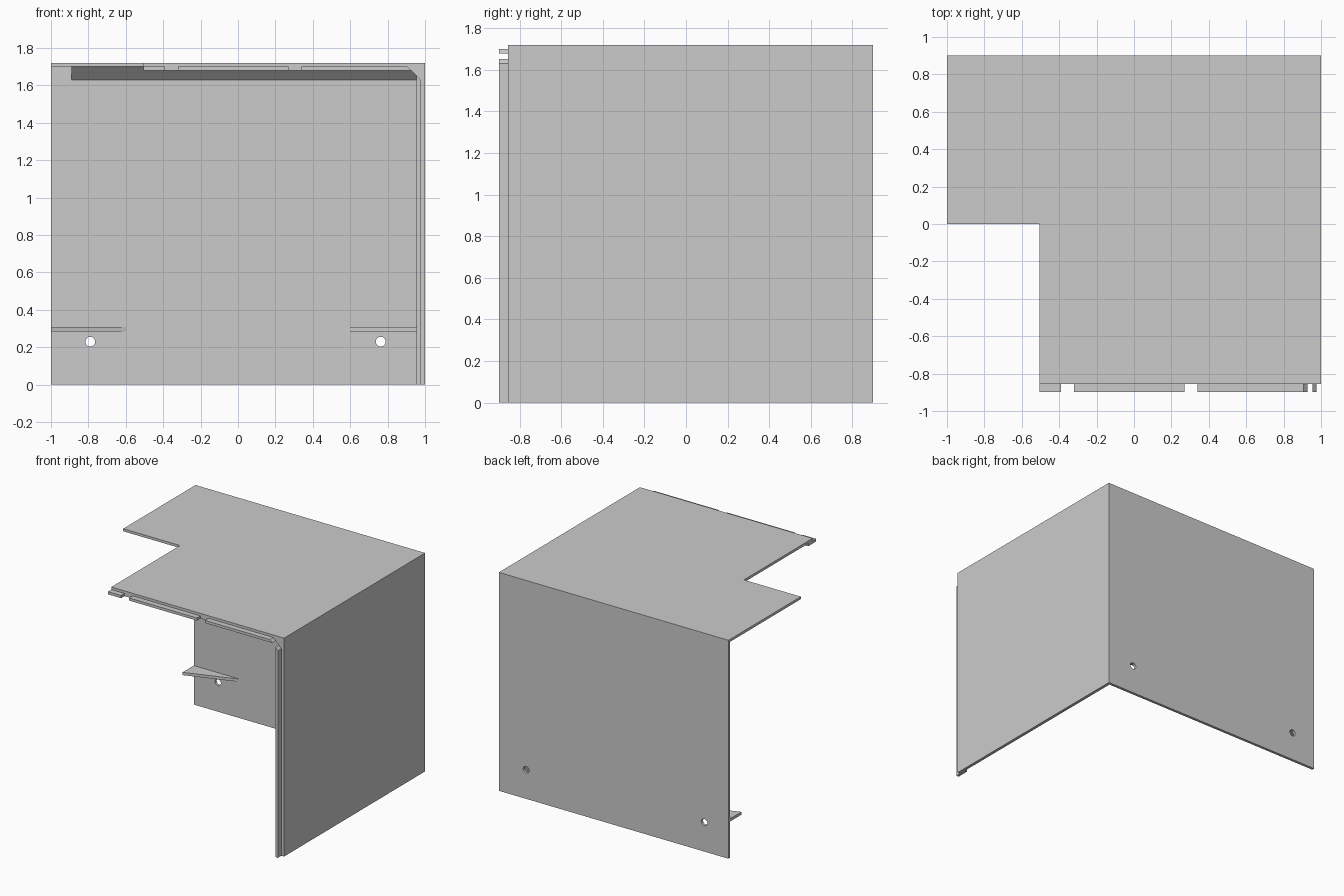
import bpy
import bmesh
from mathutils import Matrix, Vector

cube = bpy.data.objects.get("Cube")
if cube:
    bpy.data.objects.remove(cube, do_unlink=True)

grey = bpy.data.materials.new("plain grey")
grey.use_nodes = True
colour = (0.6, 0.6, 0.6, 1)
grey.diffuse_color = colour
grey.node_tree.nodes["Principled BSDF"].inputs["Base Color"].default_value = colour

# Main planes: outer faces, inner faces and the front edge of the shell
RIGHT, BACK, TOP = 1.0, 0.9, 1.72
IN_X, IN_Y, IN_Z = 0.976, 0.878, 1.7
FRONT, LIP_FRONT, LIP_BACK = -0.855, -0.898, -0.8
FILLET = 0.07
LIP = 0.021


def add_object(name, bm):
    bmesh.ops.recalc_face_normals(bm, faces=bm.faces)
    mesh = bpy.data.meshes.new(name)
    bm.to_mesh(mesh)
    bm.free()
    mesh.materials.append(grey)
    obj = bpy.data.objects.new(name, mesh)
    bpy.context.collection.objects.link(obj)
    return obj


def box(name, low, high):
    low, high = Vector(low), Vector(high)
    bm = bmesh.new()
    bmesh.ops.create_cube(bm, size=1)
    bmesh.ops.scale(bm, vec=high - low, verts=bm.verts)
    bmesh.ops.translate(bm, vec=(low + high) / 2, verts=bm.verts)
    return add_object(name, bm)


def prism(name, profile, axis, start, end):
    """Extrude a profile of the two other coordinates along one axis."""
    bm = bmesh.new()
    points = []
    for pair in profile:
        point = list(pair)
        point.insert(axis, start)
        points.append(bm.verts.new(point))
    face = bm.faces.new(points)
    grown = bmesh.ops.extrude_face_region(bm, geom=[face])["geom"]
    shift = Vector((0, 0, 0))
    shift[axis] = end - start
    bmesh.ops.translate(bm, vec=shift,
                        verts=[g for g in grown if isinstance(g, bmesh.types.BMVert)])
    return add_object(name, bm)


def hole_cutter(x, z, radius):
    bm = bmesh.new()
    bmesh.ops.create_cone(bm, cap_ends=True, segments=32, radius1=radius, radius2=radius,
                          depth=0.2, matrix=Matrix.Rotation(1.5707963, 4, "X"))
    bmesh.ops.translate(bm, vec=(x, BACK, z), verts=bm.verts)
    return add_object("hole_cutter", bm)


def cut(target, cutter):
    cutter.hide_render = True
    mod = target.modifiers.new("cut", "BOOLEAN")
    mod.operation = "DIFFERENCE"
    mod.solver = "EXACT"
    mod.object = cutter
    bpy.context.view_layer.objects.active = target
    bpy.ops.object.modifier_apply(modifier=mod.name)
    bpy.data.objects.remove(cutter, do_unlink=True)


# Shell: back wall, side wall and notched top, with two screw holes
shell = box("shell", (-1, FRONT, 0), (RIGHT, BACK, TOP))
cut(shell, box("inside_cutter", (-2, -2, -1), (IN_X, IN_Y, IN_Z)))
cut(shell, box("notch_cutter", (-2, -2, 1), (-0.505, 0, 2)))
for x in (-0.79, 0.763):
    cut(shell, hole_cutter(x, 0.23, 0.026))

# Sloped fillets under the top, along the back and side walls
low = IN_Z - FILLET
prism("back_fillet", [(IN_Y, low), (IN_Y, IN_Z), (IN_Y - FILLET, IN_Z)], 0, -0.89, IN_X)
prism("side_fillet", [(IN_X, low), (IN_X, IN_Z), (IN_X - FILLET, IN_Z)], 1, FRONT, IN_Y)

# Lip under the top's front edge: a continuous strip with three tabs
end = IN_X - FILLET


def top_lip(name, left, right, back):
    slope = LIP if right == end else 0
    prism(name, [(left, IN_Z), (right, IN_Z), (right + slope, IN_Z - LIP),
                 (left, IN_Z - LIP)], 1, LIP_FRONT if name != "top_lip" else FRONT, back)


top_lip("top_lip", -0.505, end, LIP_BACK)
for side, left, right in (("left", -0.505, -0.39), ("middle", -0.32, 0.27),
                          ("right", 0.34, end)):
    top_lip(side + "_tab", left, right, FRONT)

# Upright lip inside the side wall, mitred against the fillet
prism("side_lip", [(IN_X - LIP, 0), (IN_X, 0), (IN_X, low), (IN_X - LIP, low + LIP)],
      1, LIP_FRONT, LIP_BACK)

# Flat triangular gussets on the back wall
for name, x, way in (("right_gusset", -1, 1), ("left_gusset", IN_X, -1)):
    prism(name, [(x, IN_Y), (x + way * 0.4, IN_Y), (x, IN_Y - 0.14)], 2, 0.285, 0.307)
